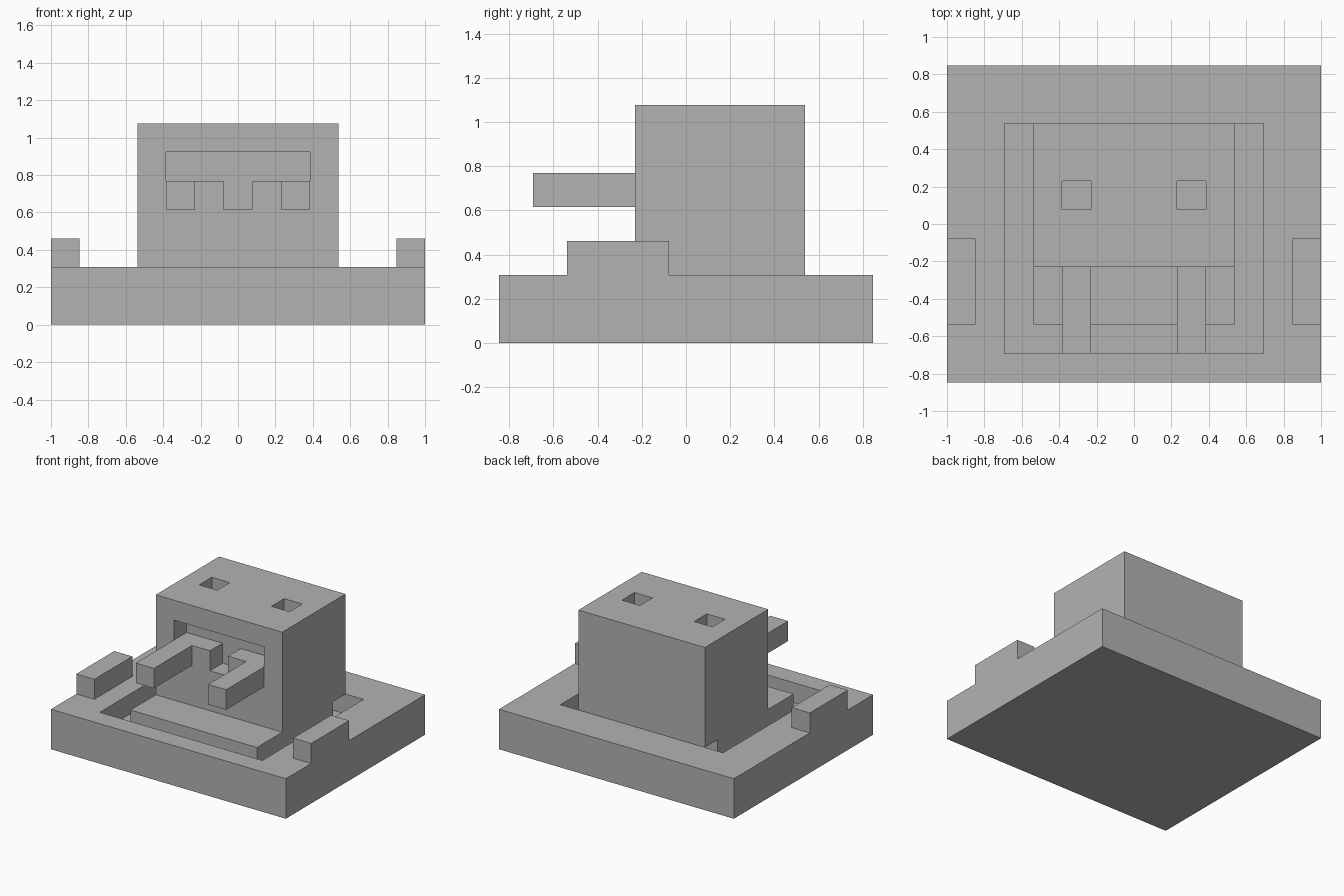
import bpy
import bmesh

U = 2 / 13  # one block of the model's cubic grid

old = bpy.data.objects.get("Cube")
if old:
    bpy.data.objects.remove(old, do_unlink=True)

grey = bpy.data.materials.new("plain_grey")
grey.use_nodes = True
colour = (0.45, 0.45, 0.45, 1)
grey.diffuse_color = colour
grey.node_tree.nodes["Principled BSDF"].inputs["Base Color"].default_value = colour


def prism(name, outline, z0, z1):
    """Extrude a flat outline, given in grid blocks, from z0 to z1."""
    bm = bmesh.new()
    face = bm.faces.new([bm.verts.new((x * U, y * U, z0 * U)) for x, y in outline])
    up = bmesh.ops.extrude_face_region(bm, geom=[face])
    verts = [v for v in up["geom"] if isinstance(v, bmesh.types.BMVert)]
    bmesh.ops.translate(bm, verts=verts, vec=(0, 0, (z1 - z0) * U))
    bmesh.ops.recalc_face_normals(bm, faces=bm.faces)
    mesh = bpy.data.meshes.new(name)
    bm.to_mesh(mesh)
    bm.free()
    mesh.materials.append(grey)
    obj = bpy.data.objects.new(name, mesh)
    bpy.context.collection.objects.link(obj)
    return obj


def box(name, x, y, z):
    corners = [(x[0], y[0]), (x[1], y[0]), (x[1], y[1]), (x[0], y[1])]
    return prism(name, corners, *z)


def carve(obj, cutter):
    """Cut one shape out of another and drop the cutter."""
    mod = obj.modifiers.new("carve", 'BOOLEAN')
    mod.operation = 'DIFFERENCE'
    mod.solver = 'EXACT'
    mod.object = cutter
    bpy.context.view_layer.objects.active = obj
    bpy.ops.object.modifier_apply(modifier=mod.name)
    bpy.data.objects.remove(cutter, do_unlink=True)


# Base slab with a sunken well, and the pedestal standing in it
base = box("base", (-6.5, 6.5), (-5.5, 5.5), (0, 2))
carve(base, box("well_cutter", (-4.5, 4.5), (-4.5, 3.5), (1, 3)))
box("pedestal", (-3.5, 3.5), (-3.5, 2.5), (1, 2))

# Main block, overhanging the back of the well, with a front recess
body = box("body", (-3.5, 3.5), (-1.5, 3.5), (2, 7))
carve(body, box("recess_cutter", (-2.5, 2.5), (-2.5, -0.5), (4, 6)))

# Paired parts: top holes, hooked arms and side blocks
hook = [(2.5, -4.5), (2.5, -0.5), (0.5, -0.5), (0.5, -1.5), (1.5, -1.5), (1.5, -4.5)]
for side, s in (("left", 1), ("right", -1)):
    carve(body, box("hole_cutter", (1.5 * s, 2.5 * s), (0.5, 1.5), (6, 8)))
    prism(side + "_arm", [(x * s, y) for x, y in hook], 4, 5)
    box(side + "_side_block", (5.5 * s, 6.5 * s), (-3.5, -0.5), (2, 3))
